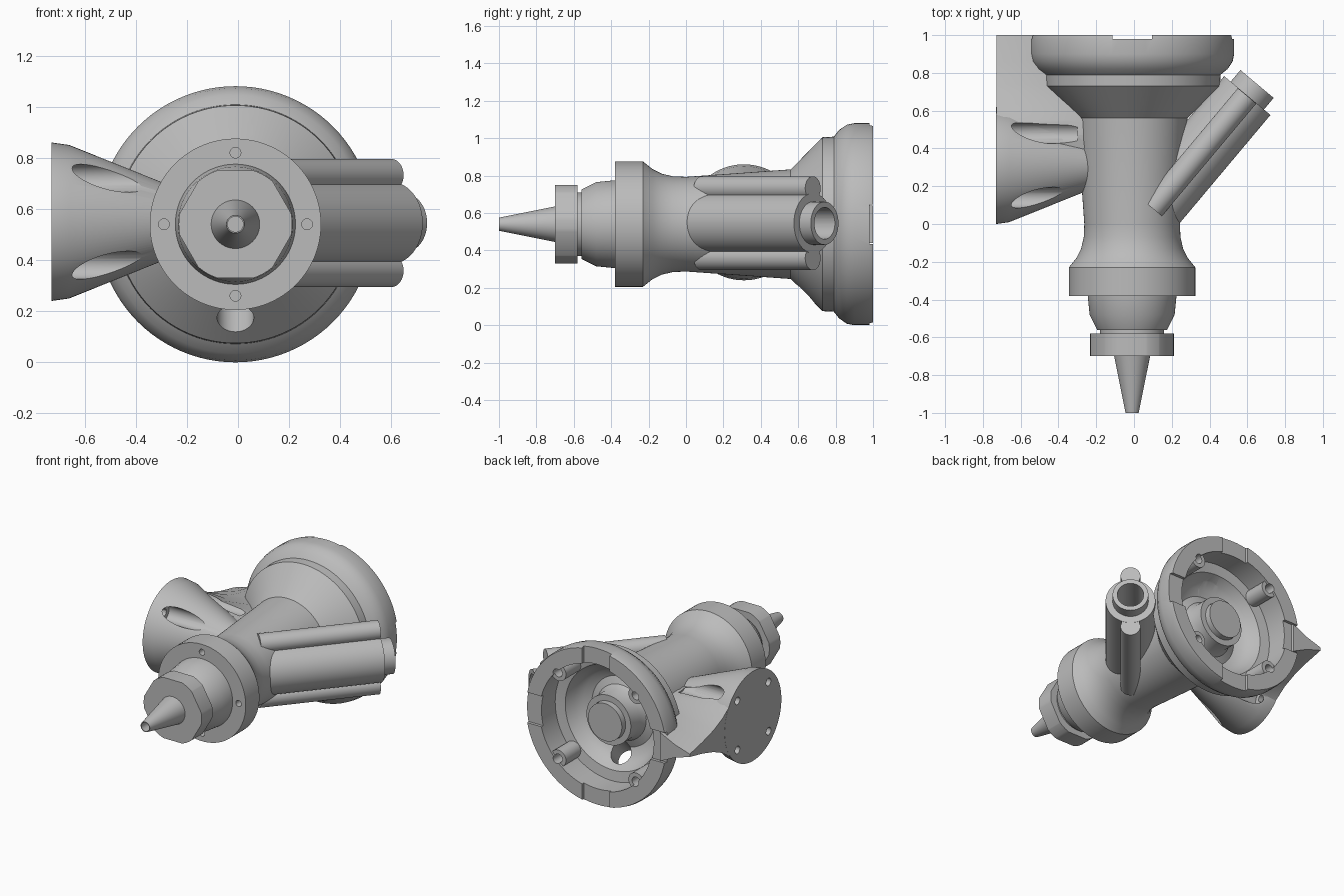
import bpy, bmesh, math
from mathutils import Vector, Matrix

cube = bpy.data.objects.get("Cube")
if cube:
    bpy.data.objects.remove(cube, do_unlink=True)

metal = bpy.data.materials.new("grey metal")
metal.use_nodes = True
metal.diffuse_color = (0.5, 0.5, 0.5, 1)
metal.node_tree.nodes["Principled BSDF"].inputs["Base Color"].default_value = (0.5, 0.5, 0.5, 1)

AXIS = Vector((-0.01, 0, 0.54))
Y = Vector((0, 1, 0))
X = Vector((1, 0, 0))


def finish(name, bm):
    bmesh.ops.recalc_face_normals(bm, faces=bm.faces)
    mesh = bpy.data.meshes.new(name)
    bm.to_mesh(mesh)
    bm.free()
    mesh.materials.append(metal)
    ob = bpy.data.objects.new(name, mesh)
    bpy.context.scene.collection.objects.link(ob)
    return ob


def lathe(name, profile, origin, direction, steps=64):
    """Revolve (distance, radius) points; rings are closed, solids end on the axis."""
    bm = bmesh.new()
    verts = [bm.verts.new((r, 0, d)) for d, r in profile]
    edges = [bm.edges.new(pair) for pair in zip(verts, verts[1:])]
    if profile[0][1] > 0:
        edges.append(bm.edges.new((verts[-1], verts[0])))
    bmesh.ops.spin(bm, geom=verts + edges, cent=(0, 0, 0), axis=(0, 0, 1),
                   angle=2 * math.pi, steps=steps)
    bmesh.ops.remove_doubles(bm, verts=bm.verts, dist=1e-5)
    turn = Vector((0, 0, 1)).rotation_difference(direction).to_matrix().to_4x4()
    bm.transform(Matrix.Translation(origin) @ turn)
    return finish(name, bm)


def rod(name, origin, direction, start, end, radius, steps=32):
    return lathe(name, [(start, 0), (start, radius), (end, radius), (end, 0)],
                 origin, direction, steps)


def box(name, low, high):
    bm = bmesh.new()
    bmesh.ops.create_cube(bm, size=1)
    low, high = Vector(low), Vector(high)
    bm.transform(Matrix.Translation((low + high) / 2) @ Matrix.Diagonal((*(high - low), 1)))
    return finish(name, bm)


def combine(ob, tools, operation='DIFFERENCE'):
    for tool in tools:
        mod = ob.modifiers.new("cut", 'BOOLEAN')
        mod.operation, mod.object, mod.solver = operation, tool, 'EXACT'
    bpy.context.view_layer.update()
    graph = bpy.context.evaluated_depsgraph_get()
    mesh = bpy.data.meshes.new_from_object(ob.evaluated_get(graph))
    ob.modifiers.clear()
    ob.data = mesh


def polar(radius, degrees):
    a = math.radians(degrees)
    return Vector((radius * math.cos(a), 0, radius * math.sin(a)))


parts, cutters = [], []

# Main body: neck, flange, waist, flared cup, then the hollow inside
body = lathe("main_body", [
    (-.6, .17), (-.56, .17), (-.56, .185), (-.48, .225), (-.38, .235),
    (-.38, .335), (-.23, .335), (-.18, .295), (-.13, .27), (-.07, .256), (0, .253),
    (.56, .293), (.73, .465), (.79, .468), (.82, .505), (.86, .532), (.9, .54),
    (.98, .54), (1, .535),
    (1, .43), (.83, .43), (.82, .36), (.76, .33), (.72, .29), (.7, .24), (.72, .19),
    (.76, .17), (.86, .17), (.86, .13), (-.35, .13), (-.45, .03), (-.6, .03)],
    AXIS, Y, 96)
parts.append(body)

# Nozzle tip and its clipped hexagonal nut
parts.append(lathe("nozzle_tip", [(-1, .035), (-.69, .097), (-.69, .03), (-1, .03)], AXIS, Y))
nut = lathe("nozzle_nut", [(-.7, .2425), (-.58, .2425), (-.58, .04), (-.7, .04)], AXIS, Y, 6)
nut_round = rod("nut_round_cutter", AXIS, Y, -.8, -.5, .222, 64)
combine(nut, [nut_round], 'INTERSECT')
parts.append(nut)
cutters.append(nut_round)

# Angled inlet: tube with collar, and an ear column above and below
slant = Vector((math.cos(math.radians(50)), math.sin(math.radians(50)), 0))
tube_end = Vector((.6, .68, .545))
inlet_bore = rod("inlet_bore_cutter", tube_end, slant, -.85, .2, .085, 48)
main_bore = rod("main_bore_cutter", AXIS, Y, -.35, .9, .129, 96)
cutters += [inlet_bore, main_bore]
inlet = lathe("inlet_tube", [(-.84, 0), (-.84, .16), (0, .16), (0, .115), (.08, .115),
                             (.08, 0)], tube_end, slant)
combine(inlet, [inlet_bore, main_bore])
parts.append(inlet)
for side, sign in (("upper", 1), ("lower", -1)):
    at = tube_end + Vector((0, 0, .187 * sign))
    ear = rod(side + "_inlet_ear", at, slant, -.78, -.002, .064)
    hole = rod("ear_hole_cutter", at, slant, -.12, .1, .03)
    combine(ear, [hole, inlet_bore, main_bore])
    parts.append(ear)
    cutters.append(hole)

# Side mount: round pad tapering into the body
pad = Vector((0, .31, .55))
mount = lathe("side_mount", [(-.73, 0), (-.73, .31), (-.66, .3), (-.2, .115), (-.2, 0)],
              pad, X, 96)

# Web running from the pad back to the rim, narrowing to a point
bm = bmesh.new()
rings = []
for y, inner, t_out, t_mid, t_in in [
        (.38, -.2, .29, .19, .1), (.47, -.23, .255, .175, .12), (.55, -.27, .185, .15, .13),
        (.64, -.34, .12, .12, .13), (.74, -.43, .075, .095, .12),
        (.86, -.49, .04, .07, .11), (1, -.5, .01, .045, .1)]:
    mid = (inner - .73) / 2
    top = [(-.729, t_out), (mid, t_mid), (inner, t_in)]
    outline = top + [(x, -t) for x, t in reversed(top)]
    rings.append([bm.verts.new((x, y, .54 + t)) for x, t in outline])
for a, b in zip(rings, rings[1:]):
    for i in range(len(a)):
        j = (i + 1) % len(a)
        bm.faces.new((a[i], a[j], b[j], b[i]))
bm.faces.new(rings[0])
bm.faces.new(rings[-1])
web = finish("side_web", bm)

# Screw holes in the pad with scooped clearance behind them
mount_cuts = []
for y in (-.17, .17):
    for z in (-.17, .17):
        at = pad + Vector((0, y, z))
        mount_cuts.append(rod("pad_hole_cutter", at, X, -.8, -.6, .026))
        mount_cuts.append(rod("pad_scoop_cutter", at, X, -.665, -.3, .055))
for ob in (mount, web):
    combine(ob, mount_cuts)
    parts.append(ob)
cutters += mount_cuts

# Openings in the body: vents, flange holes, rim notches, boss holes
body_cuts = [inlet_bore]
for sign in (1, -1):
    start = AXIS + Vector((0, .63, .375 * sign))
    body_cuts.append(rod("vent_cutter", start, Vector((0, 1, -sign)).normalized(),
                         -.15, .2, .072, 48))
    body_cuts.append(box("notch_cutter", AXIS + Vector((-.105, .98, .49 * sign - .11)),
                         AXIS + Vector((.105, 1.02, .49 * sign + .11))))
    body_cuts.append(box("notch_cutter", AXIS + Vector((.49 * sign - .11, .98, -.105)),
                         AXIS + Vector((.49 * sign + .11, 1.02, .105))))
for k in range(4):
    body_cuts.append(rod("flange_hole_cutter", AXIS + polar(.28, 90 * k), Y, -.45, -.32, .021))
    at = AXIS + polar(.42, 45 + 90 * k)
    hole = rod("boss_hole_cutter", at, Y, .87, 1.05, .03)
    body_cuts.append(hole)
    boss = rod("rim_boss", at, Y, .8, .985, .058)
    combine(boss, [hole])
    parts.append(boss)
combine(body, body_cuts)
cutters += body_cuts

# Remove the cutters and smooth the curved surfaces
for ob in set(cutters):
    bpy.data.objects.remove(ob, do_unlink=True)
bpy.ops.object.select_all(action='DESELECT')
for ob in parts:
    ob.select_set(True)
bpy.context.view_layer.objects.active = body
bpy.ops.object.shade_smooth_by_angle(angle=math.radians(28))
